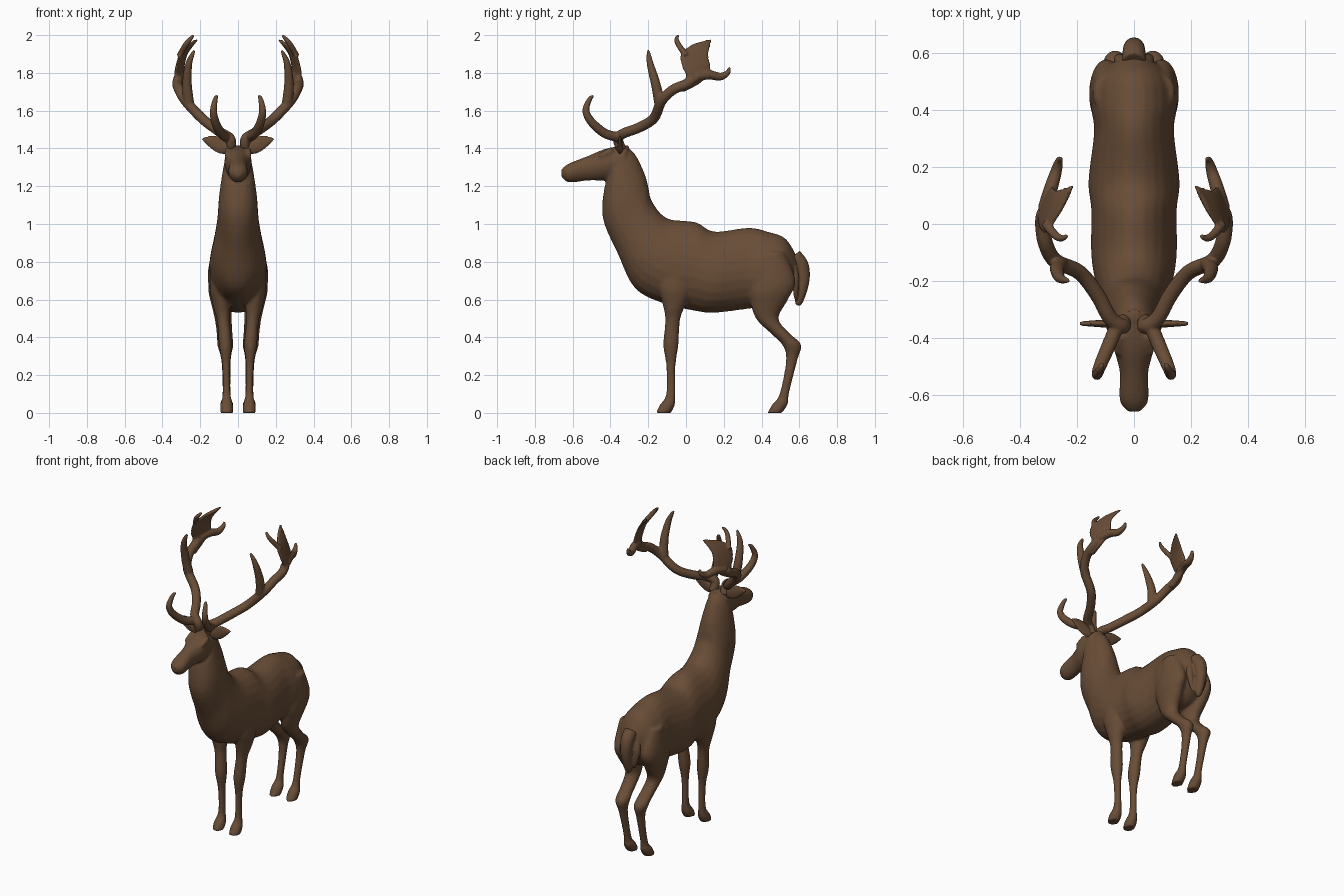
import bpy, bmesh, math
from mathutils import Vector

cube = bpy.data.objects.get("Cube")
if cube:
    bpy.data.objects.remove(cube, do_unlink=True)

BROWN = (0.14, 0.074, 0.038, 1)
fur = bpy.data.materials.new("brown_fur")
fur.use_nodes = True
fur.diffuse_color = BROWN
shader = fur.node_tree.nodes["Principled BSDF"]
shader.inputs["Base Color"].default_value = BROWN
shader.inputs["Roughness"].default_value = 0.8


def spline(rows, steps=5):
    """Run a smooth spline through rows of numbers of any length."""
    rows = [Vector(row) for row in rows]
    last = len(rows) - 1
    result = []
    for i in range(last):
        start, end = rows[i], rows[i + 1]
        leave = (end - rows[max(i - 1, 0)]) / 2
        arrive = (rows[min(i + 2, last)] - start) / 2
        for step in range(steps):
            t = step / steps
            ease = t * t * (3 - 2 * t)
            result.append(start.lerp(end, ease) + leave * (t * (1 - t) ** 2)
                          - arrive * (t * t * (1 - t)))
    return result + [rows[last]]


def directions(points):
    """Unit direction of travel at each point of a path."""
    last = len(points) - 1
    return [(points[min(i + 1, last)] - points[max(i - 1, 0)]).normalized()
            for i in range(last + 1)]


def oval(centre, up, side, skew=0, count=24):
    """Ring of points; skew widens the lower half."""
    angles = [math.tau * i / count for i in range(count)]
    return [centre + up * math.sin(a) + side * math.cos(a) * (1 - skew * math.sin(a))
            for a in angles]


def skin(bm, rings):
    """Join rings of points into a closed skin."""
    loops = [[bm.verts.new(point) for point in ring] for ring in rings]
    for a, b in zip(loops, loops[1:]):
        for i in range(len(a)):
            bm.faces.new((a[i - 1], a[i], b[i], b[i - 1]))
    bm.faces.new(loops[0])
    bm.faces.new(loops[-1])


def skin_pair(bm, rings):
    """Skin the rings on the left and mirrored on the right."""
    skin(bm, rings)
    skin(bm, [[Vector((-p.x, p.y, p.z)) for p in ring] for ring in rings])


def trunk(bm, rows, skew):
    """Rows: top y, top z, bottom y, bottom z, half width."""
    rings = []
    for top_y, top_z, low_y, low_z, width in spline(rows):
        top, low = Vector((0, top_y, top_z)), Vector((0, low_y, low_z))
        rings.append(oval((top + low) / 2, (top - low) / 2, Vector((width, 0, 0)), skew))
    skin(bm, rings)


def leg_pair(bm, rows):
    """Rows: height, y, half depth. Width and stance follow from these."""
    rings = []
    for z, y, depth in spline(rows):
        stance = 0.06 + 0.15 * min(z, 0.63) ** 3
        width = min(0.85 * depth, 0.03 + depth / 4)
        rings.append(oval(Vector((stance, y, z)), Vector((0, depth, 0)),
                          Vector((width, 0, 0))))
    skin_pair(bm, rings)


def tube(points, thick, tip):
    """Rings of a round tube that narrows towards its tip."""
    path = spline(points)
    up, rings = Vector((0, 1, 1)), []
    for i, (point, along) in enumerate(zip(path, directions(path))):
        up = (up - along * up.dot(along)).normalized()
        radius = thick + (tip - thick) * (i / (len(path) - 1)) ** 2
        rings.append(oval(point, up * radius, along.cross(up) * radius, count=16))
    return rings


def blade_pair(bm, first_edge, second_edge, thick):
    """Flat shapes spanning two edges, thinning towards the end."""
    first, second = spline(first_edge), spline(second_edge)
    middle = [(a + b) / 2 for a, b in zip(first, second)]
    rings = []
    for i, along in enumerate(directions(middle)):
        half = first[i] - middle[i]
        side = half.cross(along).normalized() * thick * (1 - 0.6 * i / len(middle))
        rings.append(oval(middle[i], half, side))
    skin_pair(bm, rings)


def finish(name, bm, voxel, relax):
    """Make the object and fuse its pieces into one smooth surface."""
    bmesh.ops.recalc_face_normals(bm, faces=bm.faces)
    mesh = bpy.data.meshes.new(name)
    bm.to_mesh(mesh)
    bm.free()
    mesh.materials.append(fur)
    obj = bpy.data.objects.new(name, mesh)
    bpy.context.collection.objects.link(obj)
    fuse = obj.modifiers.new("fuse", 'REMESH')
    fuse.mode = 'VOXEL'
    fuse.voxel_size = voxel
    fuse.use_smooth_shade = True
    smooth = obj.modifiers.new("relax", 'SMOOTH')
    smooth.iterations = relax


# Torso and neck, from rump to throat
body = bmesh.new()
trunk(body, [
    (.6, .8, .6, .7, .03), (.53, .92, .5, .58, .13), (.43, .96, .4, .56, .15),
    (.33, .98, .32, .55, .14), (.15, .96, .15, .53, .16), (.05, 1.01, .05, .54, .15),
    (-.1, 1.03, -.12, .58, .15), (-.18, 1.12, -.27, .66, .13), (-.2, 1.2, -.36, .84, .11),
    (-.22, 1.27, -.44, 1.03, .1), (-.27, 1.37, -.43, 1.2, .08), (-.33, 1.42, -.4, 1.24, .07)],
    skew=0.1)

# Head, muzzle and brow ridges
trunk(body, [
    (-.3, 1.42, -.38, 1.23, .07), (-.42, 1.4, -.45, 1.23, .07), (-.52, 1.36, -.52, 1.23, .05),
    (-.62, 1.32, -.62, 1.22, .05), (-.66, 1.29, -.66, 1.25, .02)], skew=-0.1)
skin_pair(body, tube([(.05, -.39, 1.39), (.06, -.46, 1.36)], thick=0.02, tip=0.01))

# Front legs, then hind legs, from shoulder or thigh to hoof
leg_pair(body, [
    (.85, -.05, .05), (.7, -.06, .09), (.6, -.06, .07), (.5, -.07, .04), (.36, -.08, .04),
    (.25, -.08, .025), (.1, -.08, .025), (.04, -.1, .04), (0, -.12, .04)])
leg_pair(body, [
    (.85, .46, .06), (.7, .46, .12), (.6, .44, .1), (.5, .43, .06), (.42, .5, .05),
    (.36, .56, .05), (.28, .56, .03), (.1, .52, .025), (.05, .5, .04), (0, .47, .04)])
finish("body", body, voxel=0.009, relax=4)

# Leaf shaped ears
ears = bmesh.new()
edges = []
for sign in (1, -1):
    edge = []
    for t in (0, 0.25, 0.5, 0.75, 1):
        height = 0.004 + 0.04 * math.sin(math.pi * (0.2 + 0.8 * t))
        edge.append((0.05 + 0.14 * t, -0.35, 1.4 + 0.05 * t + sign * height))
    edges.append(edge)
blade_pair(ears, *edges, thick=0.018)
finish("ears", ears, voxel=0.005, relax=2)

# Tail with a tuft on each side
tail = bmesh.new()
skin(tail, tube([(0, .57, .83), (0, .61, .78), (0, .62, .7), (0, .6, .6), (0, .59, .57)],
                thick=0.042, tip=0.01))
skin_pair(tail, tube([(.04, .56, .78), (.05, .58, .7), (.03, .58, .6)],
                     thick=0.025, tip=0.006))
finish("tail", tail, voxel=0.006, relax=2)


def bow(*points):
    """Place y, z points on the outward bow shared by beam and palm."""
    return [(max(0.04, 0.33 - 2.4 * (z - 1.8) ** 2 - 0.3 * max(y, 0)), y, z)
            for y, z in points]


# Antler beams
antlers = bmesh.new()
skin_pair(antlers, tube(bow(
    (-.34, 1.39), (-.36, 1.45), (-.33, 1.48), (-.25, 1.51), (-.17, 1.56), (-.13, 1.65),
    (-.07, 1.71), (0, 1.74), (.04, 1.77)), thick=0.027, tip=0.027))

# Brow tines and middle tines
skin_pair(antlers, tube([
    (.06, -.36, 1.46), (.09, -.43, 1.48), (.12, -.5, 1.54), (.13, -.53, 1.6),
    (.12, -.51, 1.66), (.11, -.49, 1.68)], thick=0.026, tip=0.006))
skin_pair(antlers, tube([
    (.26, -.14, 1.64), (.27, -.16, 1.74), (.26, -.19, 1.85), (.23, -.2, 1.92)],
    thick=0.028, tip=0.006))

# Palms with a front point and a back point
blade_pair(antlers,
           bow((-.05, 1.72), (0, 1.78), (-.02, 1.83), (-.03, 1.9), (.03, 1.95)),
           bow((-.01, 1.7), (.08, 1.75), (.13, 1.81), (.12, 1.9), (.14, 1.98)), thick=0.02)
skin_pair(antlers, tube(bow((0, 1.89), (-.04, 1.95), (-.05, 1.98), (-.04, 2)),
                        thick=0.016, tip=0.006))
skin_pair(antlers, tube(bow((.05, 1.78), (.12, 1.79), (.18, 1.78), (.22, 1.8), (.23, 1.83)),
                        thick=0.026, tip=0.006))
finish("antlers", antlers, voxel=0.006, relax=2)
